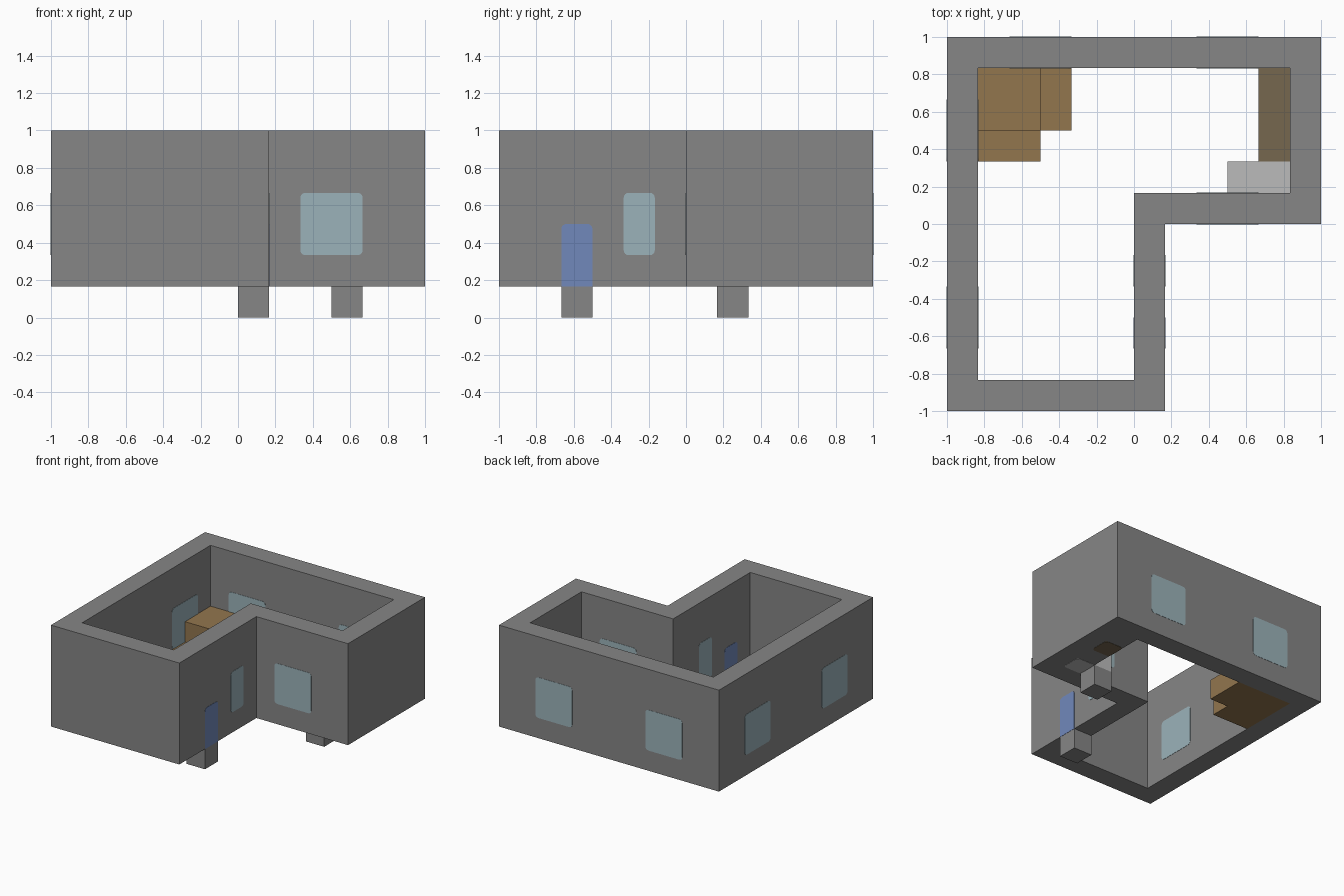
import bpy
import bmesh
import math
from mathutils import Vector

U = 1 / 6      # one building block
EPS = 0.002    # how far painted plates stand proud

old = bpy.data.objects.get("Cube")
if old:
    bpy.data.objects.remove(old, do_unlink=True)


def material(name, rgb):
    m = bpy.data.materials.new(name)
    m.use_nodes = True
    m.diffuse_color = (*rgb, 1)
    bsdf = m.node_tree.nodes["Principled BSDF"]
    bsdf.inputs["Base Color"].default_value = (*rgb, 1)
    bsdf.inputs["Roughness"].default_value = 0.9
    return m


STONE = material("stone grey", (0.24, 0.24, 0.24))
GLASS = material("glass blue", (0.33, 0.45, 0.49))
DOOR = material("door blue", (0.165, 0.25, 0.5))
WOOD = material("light wood", (0.29, 0.18, 0.076))
DARK = material("dark wood", (0.18, 0.135, 0.078))
PALE = material("pale grey", (0.5, 0.5, 0.5))


def finish(name, bm, *mats):
    bmesh.ops.recalc_face_normals(bm, faces=bm.faces)
    mesh = bpy.data.meshes.new(name)
    bm.to_mesh(mesh)
    bm.free()
    for m in mats:
        mesh.materials.append(m)
    ob = bpy.data.objects.new(name, mesh)
    bpy.context.collection.objects.link(ob)
    return ob


def box(name, low, high, mat, under=None):
    """Box between two corners given in blocks; the underside may differ."""
    bm = bmesh.new()
    bmesh.ops.create_cube(bm, size=1)
    for v in bm.verts:
        v.co = Vector([(l + (c + 0.5) * (h - l)) * U
                       for c, l, h in zip(v.co, low, high)])
    ob = finish(name, bm, mat, under or mat)
    for p in ob.data.polygons:
        p.material_index = int(p.normal.z < -0.5)
    return ob


def plate(name, axis, at, a, b, mat, square_base=False):
    """Rounded thin plate across an axis; a and b are ranges in blocks."""
    r = 0.16
    pts = []
    for i, (su, sv) in enumerate(((1, 1), (-1, 1), (-1, -1), (1, -1))):
        cu = (a[1] - r) if su > 0 else (a[0] + r)
        cv = (b[1] - r) if sv > 0 else (b[0] + r)
        if square_base and sv < 0:
            pts.append((a[1] if su > 0 else a[0], b[0]))
            continue
        for k in range(5):
            t = math.radians(90 * (i + k / 4))
            pts.append((cu + r * math.cos(t), cv + r * math.sin(t)))
    bm = bmesh.new()
    verts = []
    for u, v in pts:
        co = [u * U, v * U]
        co.insert(axis, at * U - EPS)
        verts.append(bm.verts.new(co))
    face = bm.faces.new(verts)
    ext = bmesh.ops.extrude_face_region(bm, geom=[face])
    move = Vector([2 * EPS if i == axis else 0 for i in range(3)])
    bmesh.ops.translate(bm, vec=move, verts=[
        g for g in ext["geom"] if isinstance(g, bmesh.types.BMVert)])
    return finish(name, bm, mat)


# L-shaped ring of walls, open above and below
outer = [(-6, -6), (1, -6), (1, 0), (6, 0), (6, 6), (-6, 6)]
inner = [(-5, -5), (0, -5), (0, 1), (5, 1), (5, 5), (-5, 5)]
bm = bmesh.new()
rings = [[bm.verts.new((x * U, y * U, U)) for x, y in ring]
         for ring in (outer, inner)]
for i in range(6):
    j = (i + 1) % 6
    bm.faces.new((rings[0][i], rings[0][j], rings[1][j], rings[1][i]))
ext = bmesh.ops.extrude_face_region(bm, geom=bm.faces[:])
bmesh.ops.translate(bm, vec=(0, 0, 5 * U), verts=[
    g for g in ext["geom"] if isinstance(g, bmesh.types.BMVert)])
finish("walls", bm, STONE)

# Windows, shown on both sides of each wall
windows = [
    ("back_window_left", 1, (5, 6), (2, 4)),
    ("back_window_right", 1, (5, 6), (-4, -2)),
    ("side_window_back", 0, (-6, -5), (2, 4)),
    ("side_window_front", 0, (-6, -5), (-4, -2)),
    ("porch_window_wide", 1, (0, 1), (2, 4)),
    ("porch_window_narrow", 0, (0, 1), (-2, -1)),
]
for name, axis, sides, span in windows:
    for side in sides:
        plate(name, axis, side, span, (2, 4), GLASS)

# Door and the blocks below floor level
for side in (0, 1):
    plate("door", 0, side, (-4, -3), (1, 3), DOOR, square_base=True)
box("door_step", (0, -4, 0), (1, -3, 1), STONE)
box("counter_foot", (3, 1, 0), (4, 2, 1), STONE)

# Stepped wooden crates in the back corner
box("tall_crate", (-5, 3, 1), (-3, 5, 3), WOOD)
box("side_crate", (-3, 3, 1), (-2, 5, 2), WOOD)
box("front_crate", (-5, 2, 1), (-3, 3, 2), WOOD)

# Bench and counter along the far walls, with tiles underneath
box("bench", (4, 2, 1), (5, 5, 2), DARK, STONE)
box("counter", (3, 1, 1), (5, 2, 2), PALE, STONE)
plate("bench_under_tile", 2, 1, (4, 5), (3, 4), DARK)
plate("counter_under_tile", 2, 1, (4, 5), (1, 2), PALE)
